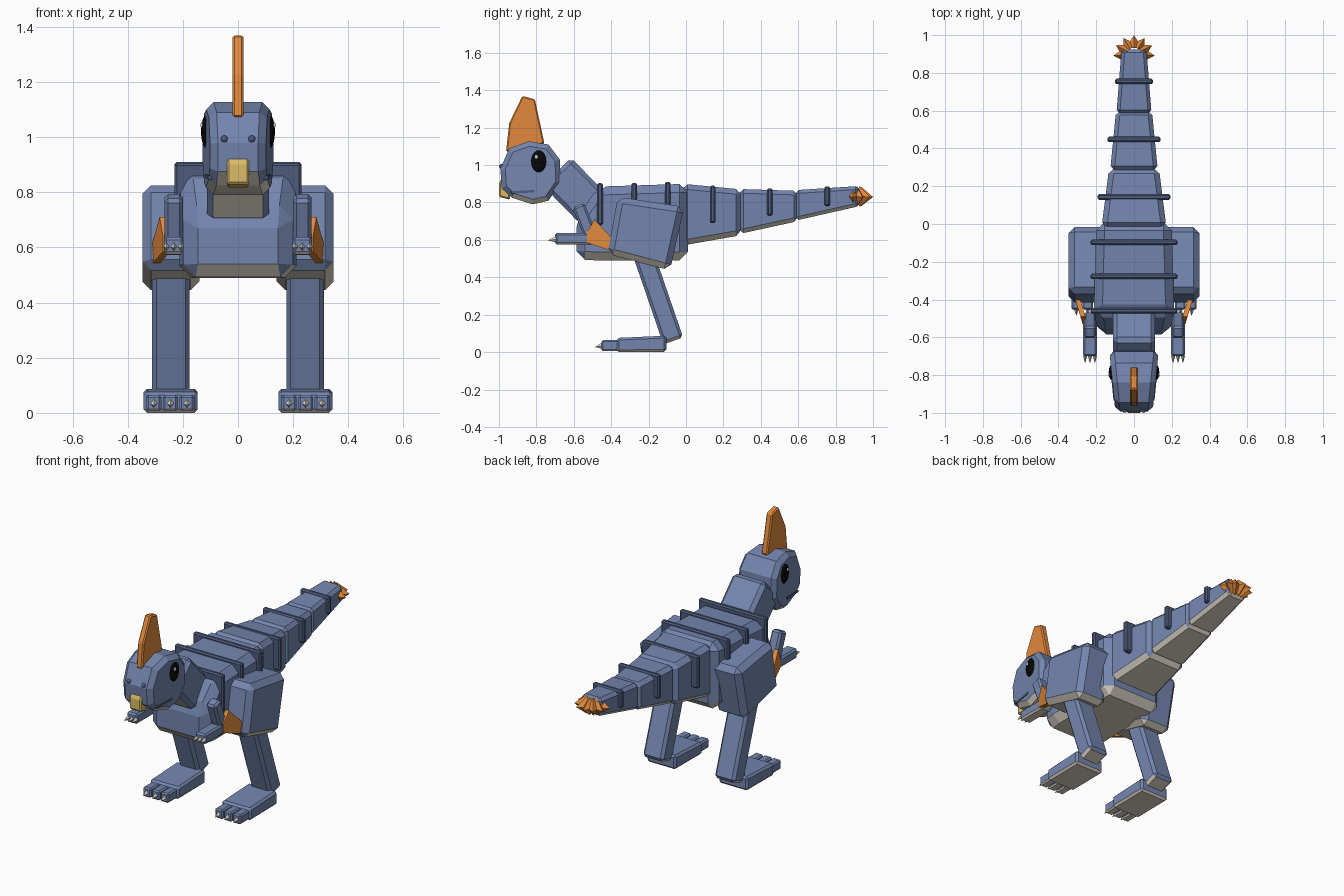
import bpy, bmesh, math
from mathutils import Vector, Matrix

cube = bpy.data.objects.get("Cube")
if cube:
    bpy.data.objects.remove(cube, do_unlink=True)


def material(name, rgb):
    m = bpy.data.materials.new(name)
    m.use_nodes = True
    m.diffuse_color = (*rgb, 1)
    m.node_tree.nodes["Principled BSDF"].inputs["Base Color"].default_value = (*rgb, 1)
    return m


BLUE = material("slate blue", (.175, .24, .43))
BELLY = material("warm grey", (.72, .67, .58))
DARK = material("dark blue", (.075, .105, .2))
ORANGE = material("orange", (.76, .25, .045))
YELLOW = material("beak yellow", (.7, .5, .14))
CLAW = material("bone", (.8, .75, .65))
BLACK = material("eye black", (.002, .002, .002))
WHITE = material("eye glint", (.95, .95, .95))


def finish(name, bm, mat, bevel=0, sharp=.5, mirror=False):
    """Chamfer sharp edges, colour undersides of the skin, make the object."""
    bmesh.ops.recalc_face_normals(bm, faces=bm.faces)
    if bevel:
        edges = [e for e in bm.edges if e.calc_face_angle(0) > sharp]
        bmesh.ops.bevel(bm, geom=edges, offset=bevel, segments=1,
                        affect='EDGES', clamp_overlap=True)
    bm.normal_update()
    me = bpy.data.meshes.new(name)
    me.materials.append(mat)
    if mat is BLUE:
        me.materials.append(BELLY)
        for f in bm.faces:
            f.material_index = int(f.normal.z < -.57)
    bm.to_mesh(me)
    bm.free()
    ob = bpy.data.objects.new(name, me)
    bpy.context.collection.objects.link(ob)
    if mirror:
        ob.modifiers.new("Mirror", 'MIRROR').use_mirror_merge = False
    return ob


def rings(bm, loops):
    """Join equal-length loops of points into a closed solid."""
    vs = [[bm.verts.new(p) for p in loop] for loop in loops]
    n = len(vs[0])
    for a, b in zip(vs, vs[1:]):
        for i in range(n):
            j = (i + 1) % n
            bm.faces.new((a[i], a[j], b[j], b[i]))
    bm.faces.new(vs[0])
    bm.faces.new(vs[-1])


def prism(name, profile, x0, x1, mat=BLUE, bevel=0, **kw):
    """Side profile (y, z) spread between x0 and x1, which may depend on y."""
    at = lambda x, y: x(y) if callable(x) else x
    bm = bmesh.new()
    rings(bm, [[(at(x, y), y, z) for y, z in profile] for x in (x0, x1)])
    return finish(name, bm, mat, bevel, **kw)


def block(name, y0, y1, z0, z1, x0, x1, mat=BLUE, bevel=0, **kw):
    return prism(name, [(y0, z0), (y1, z0), (y1, z1), (y0, z1)], x0, x1, mat, bevel, **kw)


def limb(name, a, b, thick, x0, x1, bevel, **kw):
    a, b = Vector(a), Vector(b)
    side = (b - a).orthogonal().normalized() * thick / 2
    return prism(name, [a + side, b + side, b - side, a - side], x0, x1, BLUE, bevel, **kw)


def loft(name, sections, bevel):
    """Rectangular sections (y, low z, high z, half width)."""
    bm = bmesh.new()
    rings(bm, [[(-w, y, lo), (w, y, lo), (w, y, hi), (-w, y, hi)]
               for y, lo, hi, w in sections])
    return finish(name, bm, BLUE, bevel)


def spike(bm, base, tip, width, height):
    """Four-sided pyramid with a diamond base."""
    base, tip = Vector(base), Vector(tip)
    side = (tip - base).cross(Vector((0, 0, 1))).normalized() * width
    up = Vector((0, 0, height))
    ring = [bm.verts.new(base + d) for d in (side, up, -side, -up)]
    top = bm.verts.new(tip)
    bm.faces.new(ring)
    for i in range(4):
        bm.faces.new((ring[i], ring[(i + 1) % 4], top))


def ball(name, pos, size, mat):
    bm = bmesh.new()
    m = Matrix.Translation(pos) @ Matrix.Diagonal((*size, 1))
    bmesh.ops.create_uvsphere(bm, u_segments=16, v_segments=10, radius=1, matrix=m)
    ob = finish(name, bm, mat, mirror=True)
    ob.data.shade_smooth()


# Torso and tail
loft("torso", [(-.585, .495, .715, .19), (-.47, .49, .885, .213), (.01, .49, .9, .2)], .045)
loft("tail_base", [(-.02, .57, .9, .172), (.295, .625, .87, .132)], .028)
loft("tail_middle", [(.285, .632, .872, .126), (.598, .7, .862, .095)], .022)
loft("tail_end", [(.585, .703, .866, .093), (.925, .78, .888, .066)], .018)

# Raised bands along the back
for i, (y, lo, hi, w) in enumerate([
        (-.46, .68, .905, .23), (-.277, .68, .905, .23), (-.097, .68, .91, .23),
        (.143, .69, .89, .192), (.448, .73, .876, .14), (.755, .78, .886, .1)]):
    block(f"back_band_{i + 1}", y - .015, y + .015, lo, hi, -w, w, DARK, .008)

# Tail feather fan
bm = bmesh.new()
for i in range(7):
    a = math.radians(-93 + 31 * i)
    d = Vector((math.sin(a) * 1.06, math.cos(a), 0))
    spike(bm, Vector((0, .897, .832)) + d * .036, Vector((0, .897, .83)) + d * .103, .042, .055)
finish("tail_feathers", bm, ORANGE)

# Neck and head
limb("neck", (-.69, .965), (-.495, .765), .212, -.112, .112, .022)
head_half = lambda y: .128 + (y + .7) * .1
neg = lambda f: lambda y: -f(y)
head = [(-.945, 1.09), (-.84, 1.127), (-.735, 1.11), (-.675, 1.03), (-.67, .905),
        (-.735, .81), (-.82, .79), (-.93, .825), (-.985, .875), (-.993, .98)]
prism("head", head, neg(head_half), head_half, BLUE, .026, sharp=.9)
mouth_half = lambda y: head_half(y) + .004
prism("mouth_line", [(-.935, .847), (-.81, .854), (-.81, .867), (-.935, .86)],
      neg(mouth_half), mouth_half, DARK)
prism("beak", [(-.94, .925), (-.99, .925), (-1, .9), (-1, .83), (-.94, .815)],
      -.04, .04, YELLOW, .008)
prism("crest", [(-.962, 1.072), (-.945, 1.225), (-.875, 1.37), (-.808, 1.352), (-.757, 1.115)],
      -.02, .02, ORANGE, .007)
ball("eyes", (.115, -.785, 1.02), (.019, .043, .06), BLACK)
ball("eye_glints", (.131, -.8, 1.043), (.005, .009, .011), WHITE)
ball("nostrils", (.05, -.987, .993), (.013, .012, .013), DARK)

# Arms with hand claws and elbow feathers
limb("upper_arms", (-.575, .785), (-.495, .58), .068, .2, .266, .012, mirror=True)
block("forearms", -.7, -.5, .575, .637, .197, .269, BLUE, .01, mirror=True)
fan_in = lambda y: .245 + (y + .53) * .3
fan_out = lambda y: .272 + (y + .53) * .3
prism("elbow_feathers", [(-.53, .64), (-.49, .71), (-.41, .625), (-.36, .57), (-.38, .535),
                         (-.53, .585)], fan_in, fan_out, ORANGE, mirror=True)
bm = bmesh.new()
for x in (.207, .233, .259):
    spike(bm, (x, -.695, .603), (x, -.738, .598), .012, .017)
finish("hand_claws", bm, CLAW, mirror=True)

# Legs
prism("thighs", [(-.365, .83), (-.01, .777), (-.085, .437), (-.42, .525)],
      .14, .347, BLUE, .032, mirror=True)
limb("shins", (-.24, .56), (-.068, .06), .112, .175, .312, .016, mirror=True)
prism("feet", [(-.37, 0), (-.105, .002), (-.105, .088), (-.37, .076)],
      .146, .342, BLUE, .012, mirror=True)

# Toes and claws
bm = bmesh.new()
for i in range(3):
    x = .185 + i * .06
    block(f"toe_{i + 1}", -.452, -.35, .006, .064, x - .027, x + .027, BLUE, .008, mirror=True)
    spike(bm, (x, -.448, .035), (x, -.487, .027), .014, .017)
finish("toe_claws", bm, CLAW, mirror=True)
